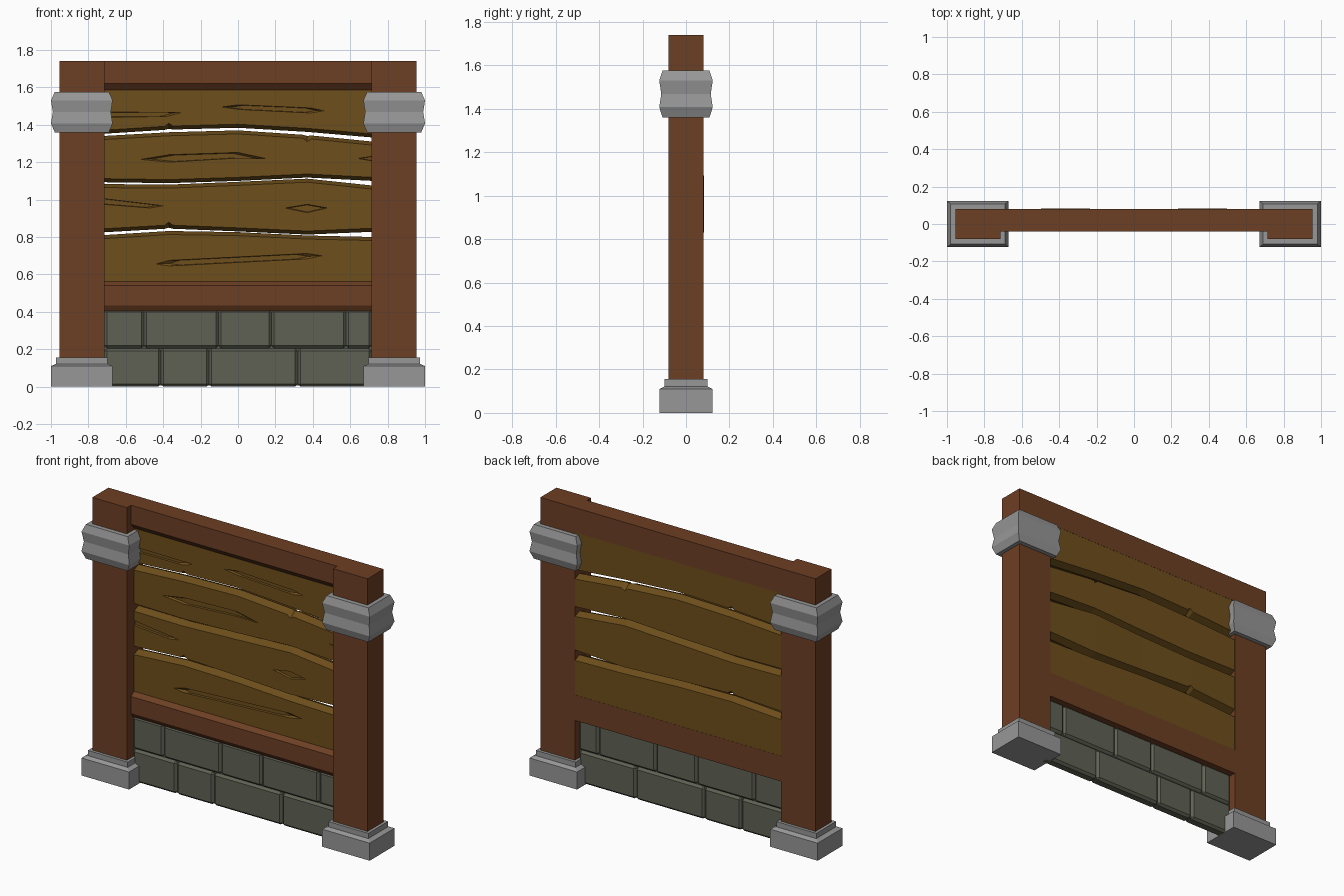
import bpy, bmesh
from mathutils import Vector

if "Cube" in bpy.data.objects:
    bpy.data.objects.remove(bpy.data.objects["Cube"])


def material(name, color):
    m = bpy.data.materials.new(name)
    m.diffuse_color = (*color, 1)
    m.use_nodes = True
    m.node_tree.nodes["Principled BSDF"].inputs["Base Color"].default_value = m.diffuse_color
    return m


BEAM = material("beam_wood", (0.152, 0.049, 0.017))
PLANK = material("plank_wood", (0.155, 0.077, 0.011))
STONE = material("stone", (0.115, 0.120, 0.087))
GREY = material("pale_stone", (0.31, 0.31, 0.31))


def finish(name, bm, mat=None):
    bmesh.ops.recalc_face_normals(bm, faces=bm.faces)
    me = bpy.data.meshes.new(name)
    bm.to_mesh(me)
    bm.free()
    if mat:
        me.materials.append(mat)
    ob = bpy.data.objects.new(name, me)
    bpy.context.collection.objects.link(ob)
    return ob


def loft(name, rings, mat=None):
    """Skin a list of equal-length closed rings and cap both ends."""
    bm = bmesh.new()
    vs = [[bm.verts.new(p) for p in r] for r in rings]
    n = len(vs[0])
    for a, b in zip(vs, vs[1:]):
        for i in range(n):
            j = (i + 1) % n
            bm.faces.new((a[i], a[j], b[j], b[i]))
    bm.faces.new(vs[0])
    bm.faces.new(vs[-1])
    return finish(name, bm, mat)


def stack(name, cx, levels, mat=None):
    """Rectangular tiers: levels are (z, half x, half y)."""
    return loft(name, [[(cx + a * hx, b * hy, z) for a, b in
                        ((-1, -1), (1, -1), (1, 1), (-1, 1))]
                       for z, hx, hy in levels], mat)


def rail(name, profile, mat):
    """Extrude a (y, z) profile between the posts."""
    return loft(name, [[(x, y, z) for y, z in profile] for x in (-0.715, 0.715)], mat)


# Posts with stone feet and collars
for side, s in (("left", -1), ("right", 1)):
    cx = 0.835 * s
    stack(f"{side}_post", cx, [(0.05, 0.12, 0.08), (1.74, 0.12, 0.08)], BEAM)
    stack(f"{side}_foot", cx, [(0, 0.165, 0.123), (0.11, 0.165, 0.123),
                               (0.122, 0.138, 0.098), (0.155, 0.138, 0.098)], GREY)
    stack(f"{side}_collar", cx, [(1.36, 0.145, 0.108), (1.407, 0.165, 0.123),
                                 (1.468, 0.155, 0.114), (1.53, 0.165, 0.123),
                                 (1.575, 0.145, 0.108)], GREY)

# Horizontal beams
rail("top_beam", [(-0.04, 1.74), (-0.04, 1.62), (-0.01, 1.585), (0.08, 1.585), (0.08, 1.74)], BEAM)
rail("lower_rail", [(-0.04, 0.54), (-0.04, 0.435), (-0.02, 0.405), (0.08, 0.405),
                    (0.08, 0.565), (-0.005, 0.565)], BEAM)

# Stone courses of bevelled blocks around a mortar core
courses = [("lower", 0.0, 0.205, (-0.715, -0.412, -0.155, 0.32, 0.715)),
           ("upper", 0.205, 0.412, (-0.715, -0.503, -0.104, 0.179, 0.578, 0.715))]
for course, z0, z1, joints in courses:
    bm = bmesh.new()
    for x0, x1 in zip(joints, joints[1:]):
        vs = bmesh.ops.create_cube(bm, size=1)["verts"]
        for v in vs:
            v.co = Vector(((x0 + x1) / 2 + v.co.x * (x1 - x0), 0.01 + v.co.y * 0.07,
                           (z0 + z1) / 2 + v.co.z * (z1 - z0)))
    bmesh.ops.bevel(bm, geom=bm.edges[:], offset=0.014, segments=1, affect='EDGES')
    finish(f"{course}_stone_course", bm, STONE)
rail("mortar_core", [(-0.009, 0.005), (0.029, 0.005), (0.029, 0.408), (-0.009, 0.408)], STONE)

# Wavy planks with ridged edges: heights at five stations, optional nicks
STATIONS = (-0.72, -0.37, 0, 0.37, 0.72)
FRONT = -0.01


def sample(vals, x):
    for (x0, v0), (x1, v1) in zip(zip(STATIONS, vals), zip(STATIONS[1:], vals[1:])):
        if x <= x1:
            return v0 + (v1 - v0) * (x - x0) / (x1 - x0)


def plank(name, bottom, top, bulge=0.079, nick_b=None, nick_t=None):
    xs = set(STATIONS)
    for nx in (nick_b, nick_t):
        if nx is not None:
            xs |= {nx - 0.022, nx + 0.022}
    c, mid, rings = 0.019, 0.035, []
    for x in sorted(xs):
        nb = 0.016 if x == nick_b else 0
        nt = 0.016 if x == nick_t else 0
        b, t = sample(bottom, x), sample(top, x)
        y = sample((0.079, bulge, 0.079, bulge, 0.079), x)
        rings.append([(x, FRONT, b + c + nb), (x, FRONT, t - c - nt), (x, mid, t - nt * 0.3),
                      (x, y, t - c - nt), (x, y, b + c + nb), (x, mid, b + nb * 0.3)])
    return loft(name, rings, PLANK)


planks = [
    plank("plank_1", (0.52,) * 5, (0.81, 0.832, 0.826, 0.808, 0.80)),
    plank("plank_2", (0.825, 0.845, 0.830, 0.813, 0.828), (1.083, 1.08, 1.095, 1.112, 1.075),
          0.083, nick_b=-0.37),
    plank("plank_3", (1.093, 1.088, 1.100, 1.118, 1.10), (1.34, 1.36, 1.37, 1.345, 1.31),
          nick_t=0.37),
    plank("plank_4", (1.352, 1.374, 1.384, 1.362, 1.332), (1.62,) * 5, nick_b=-0.37),
]

# Carved grain: leaf outlines (x, z) sunk into the plank fronts
grain = [
    (0, [(-0.44, 0.655), (-0.37, 0.675), (0.37, 0.712), (0.45, 0.70), (0.37, 0.683), (-0.37, 0.645)]),
    (1, [(0.25, 0.955), (0.37, 0.975), (0.48, 0.955), (0.37, 0.93)]),
    (1, [(-0.76, 1.01), (-0.55, 0.985), (-0.40, 0.967), (-0.47, 0.955), (-0.76, 0.978)]),
    (2, [(-0.52, 1.215), (-0.37, 1.24), (0, 1.252), (0.15, 1.22), (0, 1.222), (-0.37, 1.2)]),
    (2, [(0.64, 1.22), (0.76, 1.237), (0.76, 1.2)]),
    (3, [(-0.09, 1.495), (0, 1.507), (0.39, 1.49), (0.46, 1.475), (0.39, 1.463), (0, 1.482)]),
    (3, [(-0.76, 1.468), (-0.30, 1.466), (-0.38, 1.444), (-0.76, 1.44)]),
]
for i, leaf in grain:
    mx = sum(p[0] for p in leaf) / len(leaf)
    mz = sum(p[1] for p in leaf) / len(leaf)
    rings = [[(mx + (x - mx) * k, y, mz + (z - mz) * k) for x, z in leaf]
             for y, k in ((FRONT - 0.01, 1.13), (FRONT + 0.012, 0.84))]
    cutter = loft("grain_cutter", rings)
    cutter.hide_render = True
    mod = planks[i].modifiers.new("grain", 'BOOLEAN')
    mod.operation = 'DIFFERENCE'
    mod.solver = 'EXACT'
    mod.object = cutter
    bpy.context.view_layer.objects.active = planks[i]
    bpy.ops.object.modifier_apply(modifier=mod.name)
    bpy.data.objects.remove(cutter)
